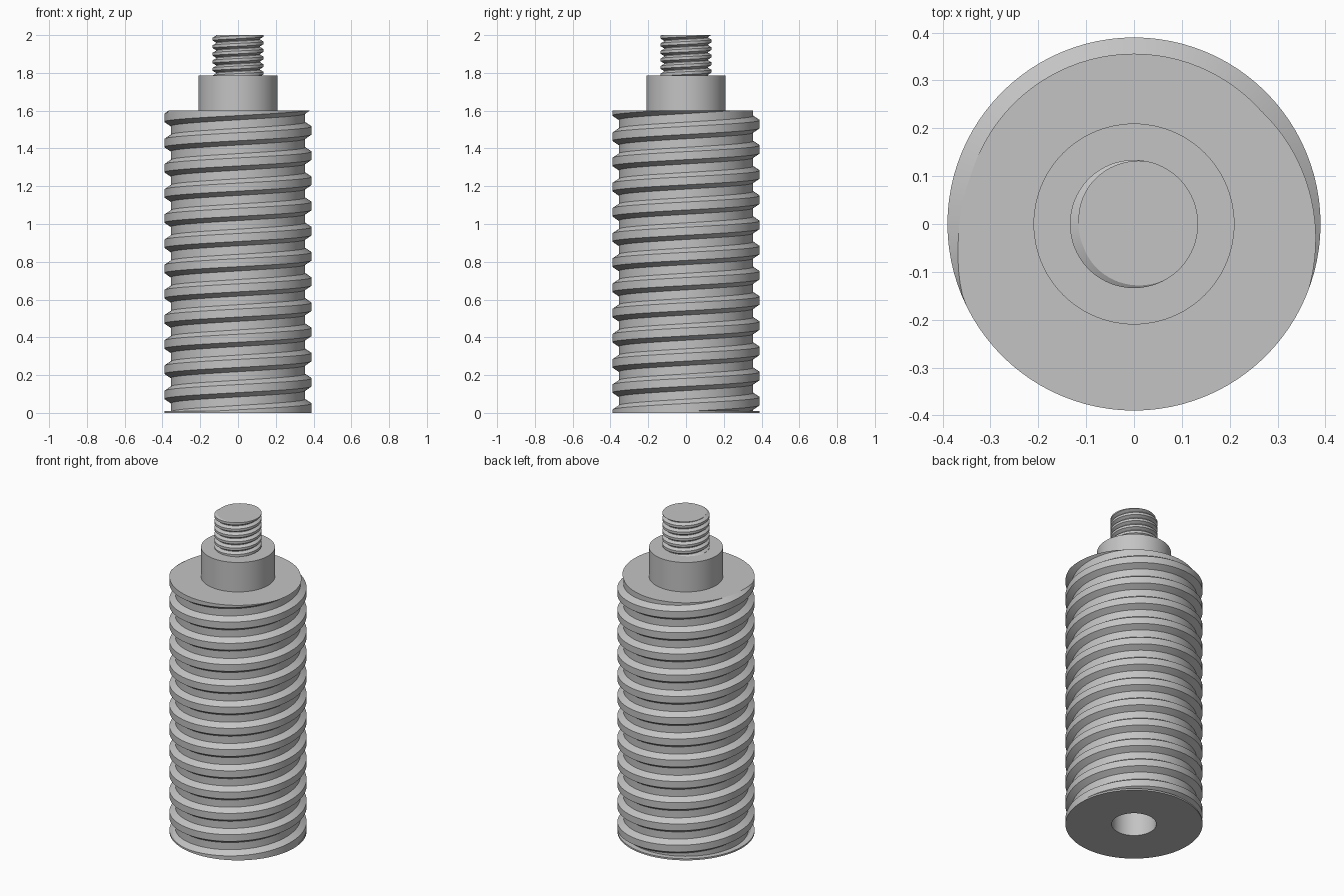
import bpy, bmesh
from math import pi, cos, sin, ceil

cube = bpy.data.objects.get("Cube")
if cube:
    bpy.data.objects.remove(cube, do_unlink=True)

steel = bpy.data.materials.new("plain grey steel")
steel.use_nodes = True
GREY = (0.55, 0.55, 0.55, 1)
steel.diffuse_color = GREY
steel.node_tree.nodes["Principled BSDF"].inputs["Base Color"].default_value = GREY


def finish(name, bm):
    bmesh.ops.recalc_face_normals(bm, faces=bm.faces)
    mesh = bpy.data.meshes.new(name)
    bm.to_mesh(mesh)
    bm.free()
    obj = bpy.data.objects.new(name, mesh)
    bpy.context.collection.objects.link(obj)
    mesh.materials.append(steel)
    bpy.ops.object.select_all(action='DESELECT')
    obj.select_set(True)
    bpy.context.view_layer.objects.active = obj
    bpy.ops.object.shade_smooth_by_angle(angle=pi / 9)
    return obj


def lathe(name, profile, n=96):
    """Revolve (radius, z) points around the z axis."""
    bm = bmesh.new()
    verts = [bm.verts.new((r, 0, z)) for r, z in profile]
    edges = [bm.edges.new(pair) for pair in zip(verts, verts[1:])]
    bmesh.ops.spin(bm, geom=verts + edges, cent=(0, 0, 0), axis=(0, 0, 1),
                   angle=2 * pi, steps=n, use_duplicate=False)
    bmesh.ops.remove_doubles(bm, verts=bm.verts, dist=1e-5)
    return finish(name, bm)


def thread(name, root, crest, pitch, start, turns, root_w, flank, z0, z1, n=96):
    """Right-handed groove from angle 0, running out along the tangent at both ends."""
    half = root_w / 2
    section = [(-half - flank, False), (-half, True), (half, True), (half + flank, False)]
    rows = ceil((z1 - z0) / pitch) + 4
    bm = bmesh.new()
    columns = []
    for i in range(n + 1):
        a = 2 * pi * i / n
        column = []
        for k in range(-2, rows - 2):
            swept = a + 2 * pi * k
            over = max(-swept, swept - 2 * pi * turns, 0)
            deep = min(crest, root / cos(over)) if over < pi / 2 - 0.01 else crest
            for dz, in_groove in section:
                r = deep if in_groove else crest
                z = start + pitch * swept / (2 * pi) + dz
                column.append(bm.verts.new((r * cos(a), r * sin(a), z)))
        columns.append(column)
    for c0, c1 in zip(columns, columns[1:]):
        for j in range(len(c0) - 1):
            bm.faces.new((c0[j], c1[j], c1[j + 1], c0[j + 1]))
    bmesh.ops.remove_doubles(bm, verts=bm.verts, dist=1e-5)
    # trim both ends and cap the top
    for z, up in ((z0, -1), (z1, 1)):
        cut = bmesh.ops.bisect_plane(bm, geom=bm.verts[:] + bm.edges[:] + bm.faces[:],
                                     dist=1e-6, plane_co=(0, 0, z), plane_no=(0, 0, up),
                                     clear_outer=True)
        if up > 0:
            rim = [e for e in cut["geom_cut"] if isinstance(e, bmesh.types.BMEdge)]
            bmesh.ops.holes_fill(bm, edges=rim, sides=0)
    return finish(name, bm)


# main threaded body
thread("threaded_body", 0.356, 0.39, 1.6 / 12, -0.038, 12.5, 0.045, 0.023, 0.005, 1.6)

# base rim with a blind bore
lathe("base_with_bore", [(0.34, 0.01), (0.39, 0.01), (0.39, 0), (0.127, 0),
                         (0.127, 0.3), (0, 0.3)])

# plain collar
lathe("collar", [(0.21, 1.59), (0.21, 1.785), (0, 1.785)])

# small threaded stud
stud_pitch = 0.04
thread("threaded_stud", 0.116, 0.134, stud_pitch, 2 - 6.53 * stud_pitch, 8,
       0.003, 0.011, 1.78, 2.0)
